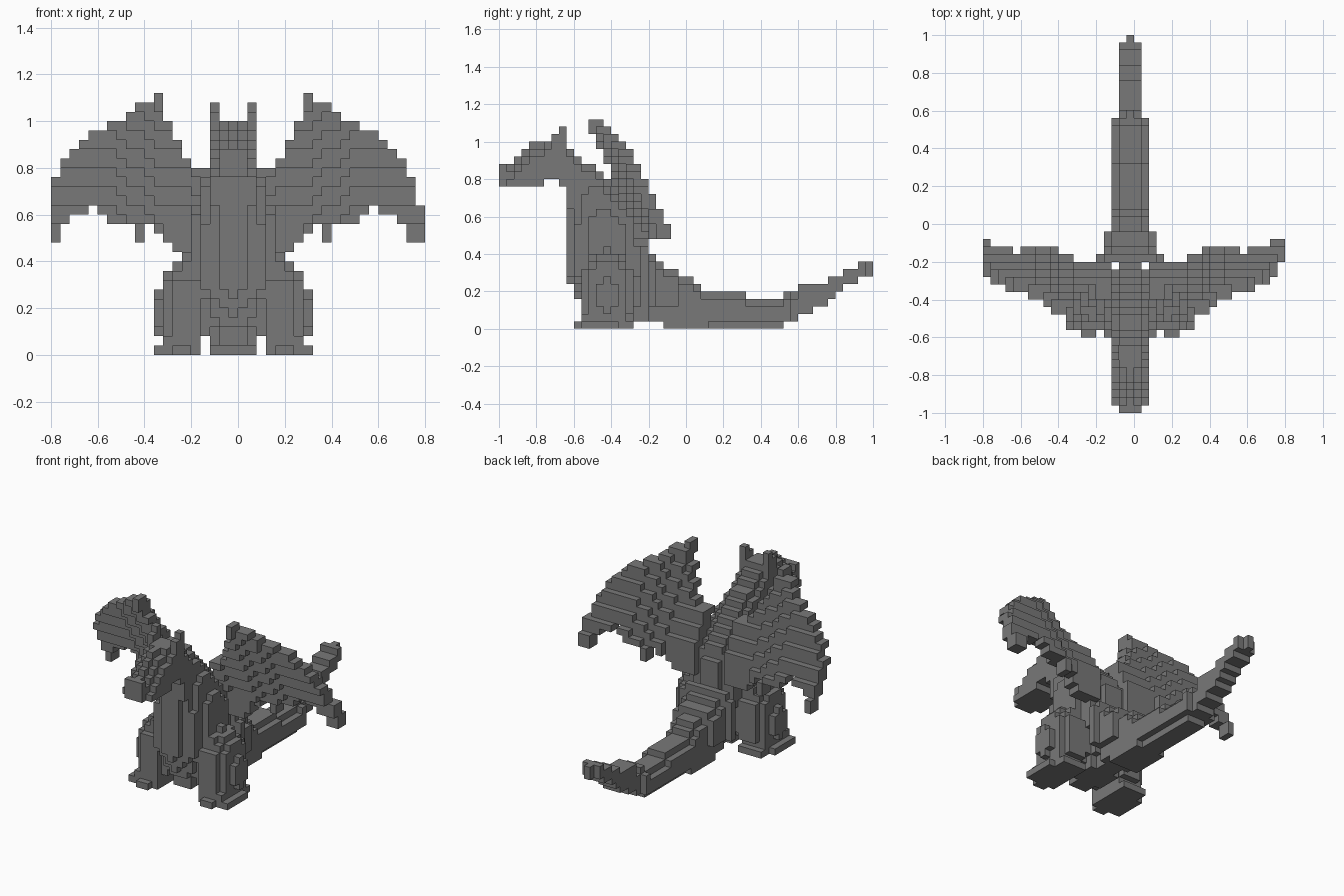
import bpy
import bmesh
from mathutils import Vector

if "Cube" in bpy.data.objects:
    bpy.data.objects.remove(bpy.data.objects["Cube"], do_unlink=True)

S = 0.04  # block size
stone = bpy.data.materials.new("stone grey")
stone.use_nodes = True
GREY = (0.19, 0.19, 0.19, 1)
stone.diffuse_color = GREY
stone.node_tree.nodes["Principled BSDF"].inputs["Base Color"].default_value = GREY

parts = {}
filled = set()


def add(name, cells):
    """Claim the cells no earlier part has taken."""
    cells = set(cells) - filled
    filled.update(cells)
    parts[name] = cells


def lerp(points, t):
    """Read a piecewise linear curve."""
    if t <= points[0][0]:
        return points[0][1]
    for (a, p), (b, q) in zip(points, points[1:]):
        if t <= b:
            return p + (q - p) * (t - a) / (b - a)
    return points[-1][1]


def strip(name, start, bottoms, tops, half):
    """Lay blocks in columns along the spine; half(v, w, top) is the half width."""
    add(name, [(u, v, w)
               for v, (lo, hi) in enumerate(zip(bottoms, tops), start)
               for w in range(lo, hi)
               for u in range(-9, 10) if abs(u) <= half(v, w, hi)])


# Torso: rounded layers stacked upwards
FRONT = [(1, 12), (2, 12), (3, 11), (5, 10), (7, 9), (17, 9), (19, 11)]
BACK = [(1, 20), (12, 20), (15, 19), (19, 15)]
WIDTH = [(1, 2.5), (2, 2.6), (3, 4), (7, 4.6), (13, 4.6), (19, 3)]


def torso_cells():
    for w in range(1, 20):
        f, b, h = (lerp(c, w) for c in (FRONT, BACK, WIDTH))
        mid, depth = (f + b) / 2, (b - f) / 2
        for v in range(50):
            for u in range(-5, 6):
                if abs((v + 0.5 - mid) / depth) ** 1.9 + abs(u / h) ** 1.9 <= 1:
                    yield u, v, w


add("torso", torso_cells())


# Head and neck, one column of blocks at a time, with a narrower crest
def head_half(v, w, top):
    if v == 0:
        return 1
    return min(2, top - 1 - w + (v > 5))


strip("head", 0, [19] * 6 + [20, 20, 19], [22, 22, 23, 24] + [25] * 5, head_half)
strip("neck", 9, [16] * 7, [24, 23, 22, 22, 21, 20, 19],
      lambda v, w, top: 1 if w == top - 1 else 2)
add("horns", [(s * 2, v, w) for s in (-1, 1)
              for v, w in ((7, 24), (8, 24), (7, 25), (8, 25), (8, 26))])

# Tail: wide at the root, tapering and curling up at the tip
TAIL_LOW = [1, 1] + [0] * 16 + [1, 1, 2, 2, 3, 3, 4, 5, 6, 6, 7, 7]
TAIL_TOP = ([10, 9, 8, 8, 7, 7, 6] + [5] * 6 + [4] * 5
            + [5, 5, 6, 6, 6, 6, 7, 7, 8, 8, 9, 9])
TAIL_WIDTH = [(20, 4), (23, 3), (26, 2.5), (38, 2), (40, 1), (48, 1), (49, 0)]


def tail_half(v, w, top):
    h = lerp(TAIL_WIDTH, v)
    if v < 40 and w >= top - 1 or v > 27 and w == 0:
        return h - 1
    return min(h, 2) if w < 3 else h


strip("tail", 20, TAIL_LOW, TAIL_TOP, tail_half)

# Wings: swept sheets leaning forward, cut to an outline
WING_TOP = [20, 20, 21, 23, 25, 28, 27, 27, 26, 25, 25, 24, 24, 23, 22, 21, 19, 16]
WING_LOW = [11, 11, 11, 11, 12, 13, 14, 12, 14, 14, 14, 15, 16, 15, 15, 14, 12, 12]
CAMBER = [(0.1, 0.42), (0.3, 0.46), (0.55, 0.62), (0.8, 0.6)]
REAR_EDGE = [(5, 20), (7, 20), (9, 22), (18, 22), (19, 23)]


def wing_cells(s):
    for i, (lo, hi) in enumerate(zip(WING_LOW, WING_TOP)):
        u = i + 3
        if s < 0 and u > 19:
            continue
        for w in range(lo, hi):
            z = (w + 0.5) * S
            sheet = -0.165 - 0.5 * (z - lerp(CAMBER, u * S))
            row = min((sheet + 1) / S, lerp(REAR_EDGE, u) - 1)
            for v in range(50):
                if abs(v + 0.5 - row) < 1.1:
                    yield s * u, v, w


# Legs: round thigh, straight shin and toed foot
def leg_cells(s):
    for u in range(3, 9):
        for v in range(10, 19):
            for w in range(12):
                thigh = (((u - 5) / 3.3) ** 2 + ((v - 14) / 3.7) ** 2
                         + ((w - 4) / 6) ** 2) <= 1
                shin = w < 7 and 4 <= u <= 7 and 12 <= v <= 16
                ankle = w == 1 and 4 <= u <= 7 and 11 <= v <= 16
                foot = w == 0 and u > 3 and (11 <= v <= 15 or v in (16, 17) and u < 8
                                             or v == 10 and u in (5, 6))
                if thigh and w > 1 or shin or ankle or foot:
                    yield s * u, v, w


for s, side in ((1, "left"), (-1, "right")):
    add(side + "_wing", wing_cells(s))
    add(side + "_leg", leg_cells(s))

# Build each part from the outward block faces only
DIRECTIONS = [Vector(d) * s for d in ((1, 0, 0), (0, 1, 0), (0, 0, 1)) for s in (1, -1)]


def build(name, cells):
    bm = bmesh.new()
    corners = {}

    def corner(p):
        key = tuple(round(c) for c in p)
        if key not in corners:
            x, y, z = key
            corners[key] = bm.verts.new(((x - 1) * S, y * S - 1, z * S))
        return corners[key]

    for cell in sorted(cells):
        for d in DIRECTIONS:
            if tuple(int(a + b) for a, b in zip(cell, d)) in filled:
                continue
            a = Vector((abs(d.y), abs(d.z), abs(d.x)))
            b = d.cross(a)
            mid = Vector(cell) + Vector((0.5, 0.5, 0.5)) + d / 2
            bm.faces.new([corner(mid + (a * i + b * j) / 2)
                          for i, j in ((-1, -1), (1, -1), (1, 1), (-1, 1))])
    mesh = bpy.data.meshes.new(name)
    bm.to_mesh(mesh)
    bm.free()
    mesh.materials.append(stone)
    bpy.context.collection.objects.link(bpy.data.objects.new(name, mesh))


for name, cells in parts.items():
    build(name, cells)
